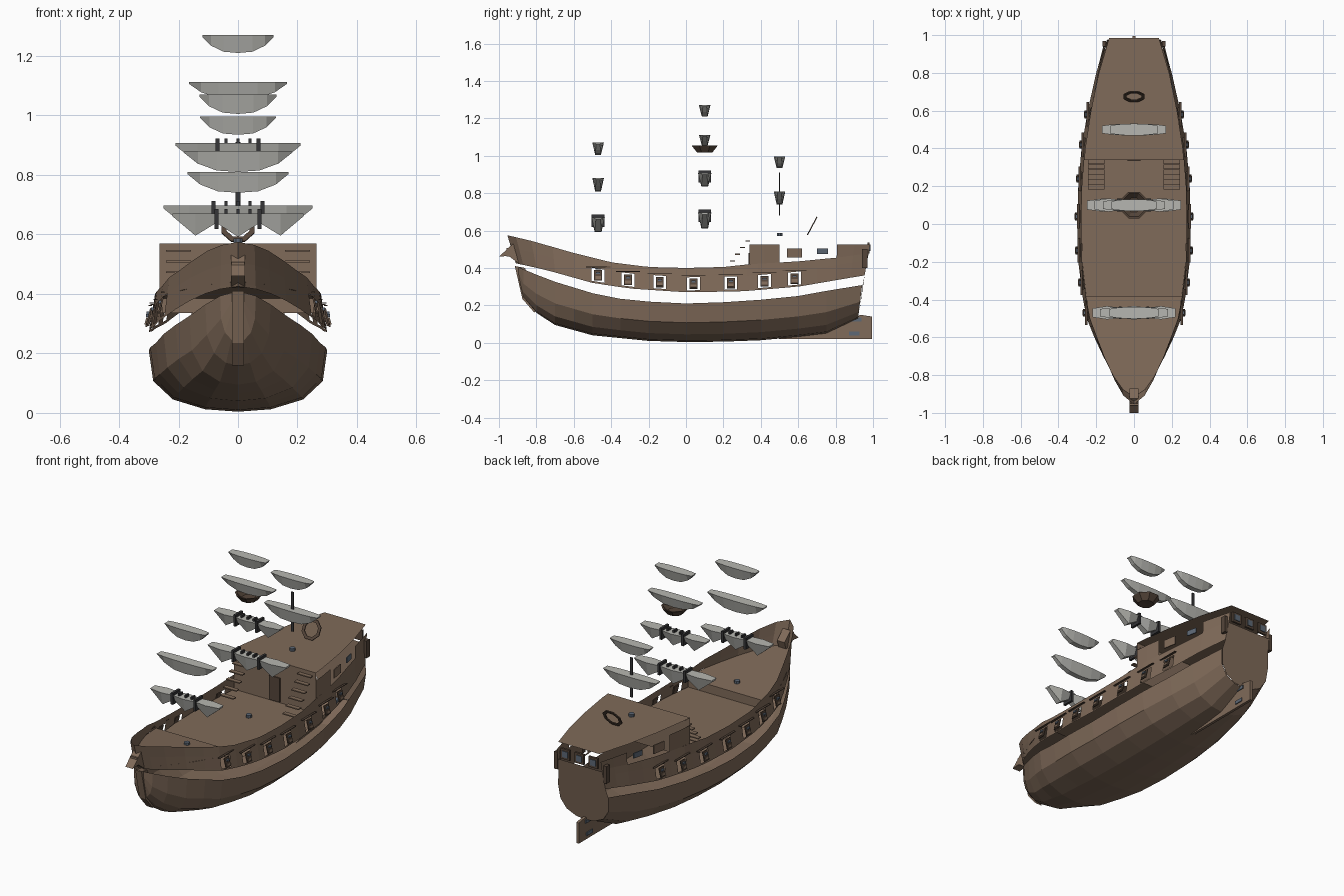
import bpy, bmesh, math
from mathutils import Matrix, Vector

if "Cube" in bpy.data.objects:
    bpy.data.objects.remove(bpy.data.objects["Cube"])


def material(name, rgb):
    m = bpy.data.materials.new(name)
    m.use_nodes = True
    m.diffuse_color = (*rgb, 1)
    m.node_tree.nodes["Principled BSDF"].inputs["Base Color"].default_value = (*rgb, 1)
    return m


WOOD = material("brown wood", (0.215, 0.145, 0.1))
DARK = material("dark wood", (0.09, 0.06, 0.042))
SAIL = material("grey canvas", (0.47, 0.47, 0.44))
ROPE = material("black rope", (0.035, 0.035, 0.038))
METAL = material("blue grey metal", (0.11, 0.14, 0.18))


def build(name, verts, faces, mat):
    me = bpy.data.meshes.new(name)
    me.from_pydata([tuple(v) for v in verts], [], faces)
    bm = bmesh.new()
    bm.from_mesh(me)
    bmesh.ops.remove_doubles(bm, verts=bm.verts, dist=1e-5)
    bmesh.ops.recalc_face_normals(bm, faces=bm.faces)
    bm.to_mesh(me)
    bm.free()
    me.materials.append(mat)
    ob = bpy.data.objects.new(name, me)
    bpy.context.scene.collection.objects.link(ob)
    return ob


def loft(name, rings, mat, closed=False, caps=False, skip=None):
    n = len(rings[0])
    verts = [v for r in rings for v in r]
    faces = []
    for i in range(len(rings) - 1):
        for j in range(n if closed else n - 1):
            if skip and skip(i, j):
                continue
            k = (j + 1) % n
            faces.append((i * n + j, i * n + k, (i + 1) * n + k, (i + 1) * n + j))
    if caps:
        faces += [tuple(range(n)), tuple(range(len(verts) - n, len(verts)))]
    return build(name, verts, faces, mat)


def box(name, centre, size, mat, rot=(0, 0, 0)):
    bm = bmesh.new()
    bmesh.ops.create_cube(bm, size=1)
    me = bpy.data.meshes.new(name)
    bm.to_mesh(me)
    bm.free()
    me.materials.append(mat)
    ob = bpy.data.objects.new(name, me)
    ob.location, ob.scale, ob.rotation_euler = centre, size, rot
    bpy.context.scene.collection.objects.link(ob)
    return ob


def curve(*pts):
    def f(y):
        if y <= pts[0][0]:
            return pts[0][1]
        for (a, u), (b, v) in zip(pts, pts[1:]):
            if y <= b:
                return u + (v - u) * (y - a) / (b - a)
        return pts[-1][1]
    return f


# Hull lines: half width, lower hull top and bottom, upper hull bottom and top
width = curve((-.91, 0), (-.87, .06), (-.8, .11), (-.65, .19), (-.5, .25), (-.4, .27),
              (-.2, .295), (0, .3), (.2, .295), (.4, .278), (.6, .245), (.8, .2), (.99, .14))
low_top = curve((-.91, .41), (-.73, .335), (-.5, .265), (-.3, .225), (0, .21), (.3, .22), (.6, .25), (.93, .31))
keel = curve((-.91, .4), (-.87, .24), (-.8, .16), (-.7, .095), (-.5, .04), (-.2, .01), (0, .004),
             (.3, .007), (.5, .02), (.75, .05), (.92, .13))
up_bot = curve((-.91, .425), (-.75, .39), (-.5, .32), (-.3, .29), (0, .27), (.3, .275), (.6, .3), (.95, .36))
up_top = curve((-.91, .575), (-.8, .545), (-.6, .48), (-.4, .43), (-.2, .405), (0, .4), (.2, .405),
               (.34, .42), (.6, .435), (.8, .455), (.96, .48))
rake = curve((-.91, -.3), (-.6, 0), (.75, 0), (.95, .18))


def side(y, z, s=1):
    """Point on the upper hull."""
    h = z - up_bot(y)
    return Vector((s * width(y) * (1 - .07 * min(max(h / .13, 0), 1)), y + rake(y) * h, z))


# Lower hull with round bilge
section = [(1, 1), (.95, .5), (.73, .2), (.37, .04), (0, 0)]
section += [(-x, z) for x, z in section[-2::-1]]
rings = []
for y in (-.91, -.87, -.8, -.7, -.6, -.5, -.35, -.2, 0, .2, .4, .6, .75, .92):
    b, h = keel(y), low_top(y) - keel(y)
    r = .12 if y > .9 else 0
    rings.append([Vector((width(y) * u, y + r * h * v, b + h * v)) for u, v in section])
loft("lower_hull", rings, WOOD)
stern = [v + Vector((0, .003, 0)) for v in rings[-1]]
top = [side(.955, z, s) for s, z in ((-1, .36), (-1, .465), (1, .465), (1, .36))]
build("transom", stern + top, [tuple(range(len(stern) + 4))], WOOD)

# Upper hull with gun ports cut out on both sides
ports = (-.47, -.31, -.14, .04, .24, .42, .58)
edges = [p + d for p in ports for d in (-.034, .034)]
ys = sorted([-.91, -.87, -.8, -.7, -.6, -.39, -.22, -.05, .14, .33, .5, .7, .8, .88, .955] + edges)
opening = [ys.index(p - .034) for p in ports]
for s, tag in ((1, "left"), (-1, "right")):
    rings = [[side(y, z, s) for z in (up_bot(y), up_bot(y) + .01, up_bot(y) + .08, up_top(y))] for y in ys]
    loft(tag + "_upper_hull", rings, WOOD, skip=lambda i, j: j == 1 and i in opening)
    for p in ports:
        c = side(p, up_bot(p) + .045, s)
        out = Vector((s * .01, 0, 0))
        box(tag + "_port_panel", c + out, (.006, .042, .056), DARK, (0, -s * .25, 0))
        box(tag + "_port_sill", c + out * 1.6 - Vector((0, 0, .012)), (.01, .03, .016), WOOD, (0, -s * .25, 0))
        box(tag + "_port_bar", c + out * 1.2 + Vector((0, 0, .012)), (.012, .02, .01), METAL)
        box(tag + "_port_hood", c + Vector((s * .003, 0, .045)), (.012, .13, .004), DARK)
    # Cabin sides fore and aft of the window opening
    for name, span in (("cabin_side", (.34, .42, .5)), ("quarter_side", (.8, .88, .955))):
        loft(tag + "_" + name, [[side(y, up_top(y), s), side(y, .525, s)] for y in span], WOOD)
    box(tag + "_cabin_shutter", side(.58, .48, s), (.006, .08, .05), WOOD, (0, 0, s * .17))
    box(tag + "_cabin_window", side(.73, .49, s), (.006, .06, .03), METAL, (0, 0, s * .22))
    # Stairs to the poop deck
    for k in range(6):
        box(tag + "_stair_tread", (s * .2, .195 + .027 * k, .365 + .036 * k), (.085, .026, .006), WOOD)
    box(tag + "_quarter_post", (s * .158, .955, .45), (.02, .03, .1), DARK)


# Decks and bulkheads
def deck(name, span, height):
    loft(name, [[side(y, height(y), -1), side(y, height(y), 1)] for y in span], WOOD)


def flat_deck(name, span, z):
    loft(name, [[(-width(y) * .93, y, z), (width(y) * .93, y, z)] for y in span], WOOD)


flat_deck("main_deck", (-.38, -.2, 0, .2, .34), .335)
deck("fore_deck", (-.9, -.87, -.8, -.65, -.5, -.38), curve((-.9, .44), (-.38, .385)))
flat_deck("poop_deck", (.34, .4, .6, .8, .985), .57)
for name, y, lo, hi in (("cabin_bulkhead", .34, .335, .57), ("fore_bulkhead", -.38, .335, .385)):
    w = width(y) * .935
    build(name, [(-w, y, lo), (w, y, lo), (w, y, hi), (-w, y, hi)], [(0, 1, 2, 3)], WOOD)
box("cabin_door", (0, .336, .41), (.07, .006, .14), DARK)

# Stern windows
for x in (-.09, 0, .09):
    box("stern_window_frame", (x, .976, .507), (.06, .012, .06), DARK)
    box("stern_window_pane", (x, .983, .507), (.035, .006, .035), METAL)


# Flat plates along the centre line
def plate(name, outline, t, mat):
    loft(name, [[(x, y, z) for y, z in outline] for x in (-t, t)], mat, closed=True, caps=True)


plate("rudder", [(.49, .02), (.995, .02), (.995, .14), (.93, .15), (.9, .12)], .008, WOOD)
for z, y in ((.125, .91), (.05, .9)):
    box("rudder_hinge", (0, y, z), (.026, .055, .02), METAL)
plate("beak", [(-.925, .53), (-1, .46), (-.95, .465), (-.89, .42), (-.87, .48)], .024, WOOD)
box("beak_block", (0, -.945, .485), (.045, .03, .045), WOOD)
plate("stem", [(-.915, .41), (-.875, .235), (-.81, .16), (-.8, .2), (-.86, .4)], .02, WOOD)


# Furled sails; bundled ones are gathered by two lashings
def sail(name, y, z0, z1, hw, bundled=False):
    drops = (.12, .95, .4, 1, .4, .95, .12) if bundled else (.1, .6, .93, 1, .93, .6, .1)
    us = (-1, -.65, -.33, 0, .33, .65, 1) if bundled else (-1, -.75, -.4, 0, .4, .75, 1)
    rings = []
    for u, d in zip(us, drops):
        t = (.036 if bundled else .031) * (.6 + .4 * d)
        zb = z1 - (z1 - z0) * d
        rings.append([(u * hw, y - t, z1), (u * hw, y - t * .5, zb), (u * hw, y + t * .5, zb), (u * hw, y + t, z1)])
    loft(name, rings, SAIL, closed=True, caps=True)
    if bundled:
        for s in (-1, 1):
            box(name + "_lashing", (s * .33 * hw, y, z1 - .018), (.014, .068, .066), ROPE)
        for x in (-.04, 0, .04):
            box(name + "_cleat", (x, y, z1 + .006), (.01, .03, .018), ROPE)


sail("fore_topgallant", -.47, 1.005, 1.07, .13)
sail("fore_topsail", -.47, .81, .88, .18)
sail("fore_course", -.47, .592, .67, .22, True)
sail("main_royal", .1, 1.21, 1.27, .12)
sail("main_topgallant", .1, 1.055, 1.112, .165)
sail("main_topsail", .1, .835, .907, .21, True)
sail("main_course", .1, .612, .697, .25, True)
sail("mizzen_topsail", .5, .935, .997, .127)
sail("mizzen_course", .5, .74, .81, .17)
box("mizzen_pole", (0, .5, .795), (.016, .005, .23), ROPE)


def ring(r, z, centre=(0, 0), n=8):
    return [Vector((centre[0] + r * math.sin((k + .5) * math.tau / n),
                    centre[1] + r * math.cos((k + .5) * math.tau / n), z)) for k in range(n)]


# Lookout dish, mast collars and steering wheel
at = (0, .1)
nest = [ring(.001, 1.022, at), ring(.045, 1.018, at), ring(.076, 1.055, at), ring(.066, 1.055, at),
        ring(.04, 1.03, at), ring(.001, 1.03, at)]
loft("lookout_dish", nest, DARK, closed=True)
for y, z in ((-.47, .392), (.1, .335), (.5, .57)):
    loft("mast_collar", [ring(.016, z, (0, y)), ring(.016, z + .016, (0, y))], METAL, closed=True, caps=True)
tilt = Matrix.Translation((0, .675, .625)) @ Matrix.Rotation(math.radians(62), 4, 'X')
wheel = [[tilt @ v for v in ring(r, z, n=8)] for r, z in ((.06, -.003), (.042, -.003), (.042, .003), (.06, .003), (.06, -.003))]
loft("steering_wheel", wheel, DARK, closed=True)
